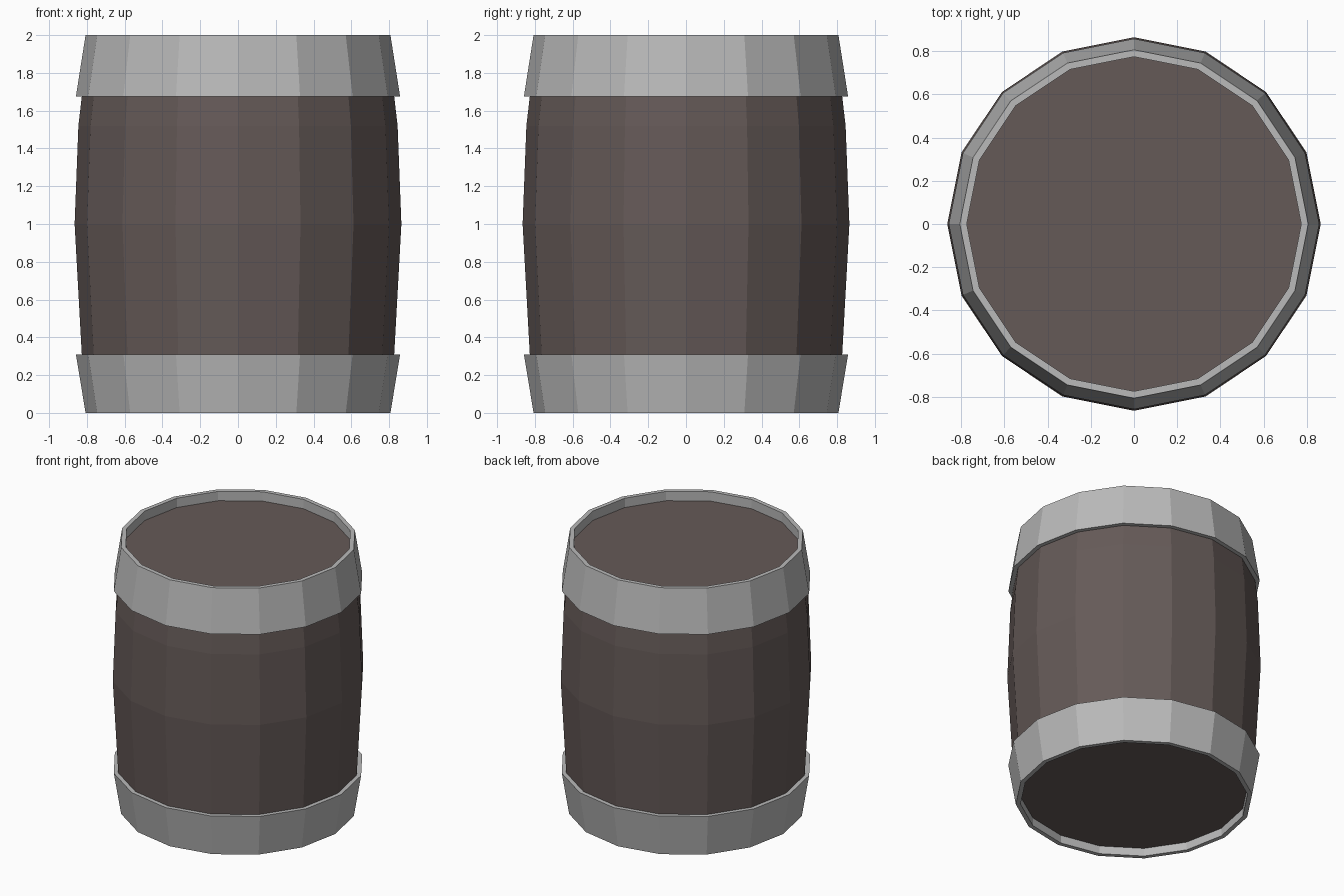
import bpy, bmesh
from math import cos, sin, tau

SIDES = 16

cube = bpy.data.objects.get("Cube")
if cube:
    bpy.data.objects.remove(cube, do_unlink=True)


def material(name, rgb):
    mat = bpy.data.materials.new(name)
    mat.use_nodes = True
    mat.diffuse_color = (*rgb, 1)
    mat.node_tree.nodes["Principled BSDF"].inputs["Base Color"].default_value = (*rgb, 1)
    return mat


def lathe(name, profile, mat, ring):
    """Spin (radius, z) points; a ring closes the profile, otherwise ends are capped."""
    bm = bmesh.new()
    loops = [[bm.verts.new((r * cos(tau * i / SIDES), r * sin(tau * i / SIDES), z))
              for i in range(SIDES)] for r, z in profile]
    pairs = list(zip(loops, loops[1:]))
    if ring:
        pairs.append((loops[-1], loops[0]))
    else:
        bm.faces.new(loops[0])
        bm.faces.new(loops[-1])
    for a, b in pairs:
        for i in range(SIDES):
            j = (i + 1) % SIDES
            bm.faces.new((a[i], a[j], b[j], b[i]))
    bmesh.ops.recalc_face_normals(bm, faces=bm.faces)
    mesh = bpy.data.meshes.new(name)
    bm.to_mesh(mesh)
    bm.free()
    mesh.materials.append(mat)
    obj = bpy.data.objects.new(name, mesh)
    bpy.context.collection.objects.link(obj)
    return obj


wood = material("dark_wood", (0.13, 0.102, 0.097))
metal = material("grey_metal", (0.49, 0.49, 0.49))

# Bulging wooden body with recessed end lids
lathe("barrel_body", [(0.785, 0.06), (0.827, 0.31), (0.865, 1.0),
                      (0.845, 1.52), (0.827, 1.675), (0.785, 1.93)], wood, False)

# Flared metal hoops whose rims stand proud of the lids
hoop = [(0.807, 0), (0.858, 0.31), (0.815, 0.31), (0.775, 0.08), (0.775, 0)]
lathe("bottom_hoop", hoop, metal, True)
lathe("top_hoop", [(r, 2 - z * 1.045) for r, z in hoop], metal, True)
